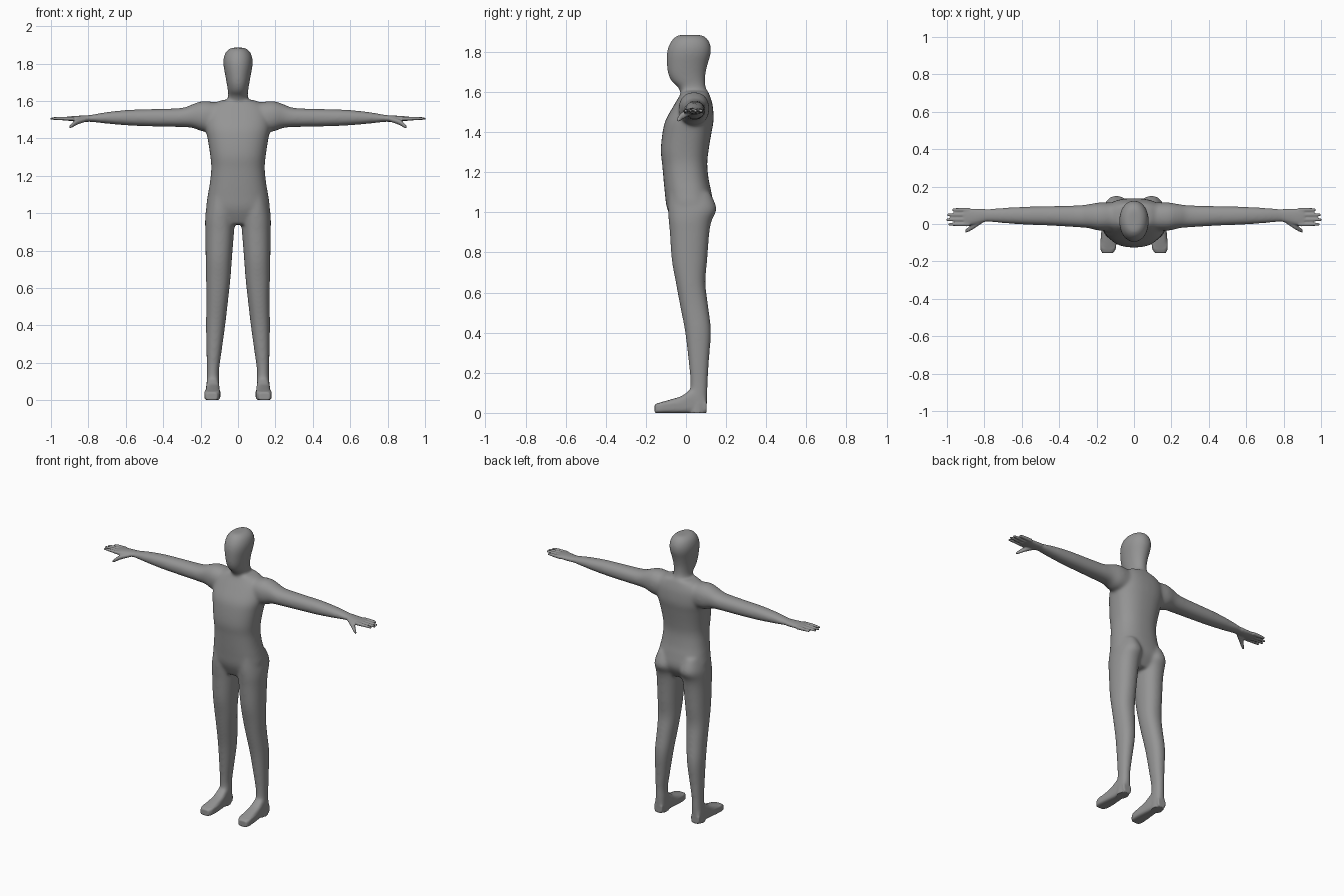
import bpy, bmesh, math

grey = bpy.data.materials.new("neutral grey")
grey.diffuse_color = (0.3, 0.3, 0.3, 1)
bm = bmesh.new()


def spline(rows, steps=4):
    """Catmull-Rom interpolation of ring rows."""
    out = []
    for i in range(len(rows) - 1):
        p0, p1, p2 = rows[max(i - 1, 0)], rows[i], rows[i + 1]
        p3 = rows[min(i + 2, len(rows) - 1)]
        for k in range(steps):
            t = k / steps
            out.append([0.5 * (2 * b + (c - a) * t + (2 * a - 5 * b + 4 * c - d) * t * t
                               + (3 * b - a - 3 * c + d) * t ** 3)
                        for a, b, c, d in zip(p0, p1, p2, p3)])
    return out + [list(rows[-1])]


def loft(axis, rows, power=2.0, side=1, n=32):
    """Closed loft; each row is (position on axis, min a, max a, min b, max b)."""
    rings = []
    for t, a0, a1, b0, b1 in spline(rows):
        ring = []
        for i in range(n):
            w = 2 * math.pi * i / n
            c, s = math.cos(w), math.sin(w)
            a = (a0 + a1) / 2 + (a1 - a0) / 2 * math.copysign(abs(c) ** (2 / power), c)
            b = (b0 + b1) / 2 + (b1 - b0) / 2 * math.copysign(abs(s) ** (2 / power), s)
            x, y, z = {"x": (t, a, b), "y": (a, t, b), "z": (a, b, t)}[axis]
            ring.append(bm.verts.new((side * x, y, z)))
        rings.append(ring)
    faces = [bm.faces.new((p[i], p[(i + 1) % n], q[(i + 1) % n], q[i]))
             for p, q in zip(rings, rings[1:]) for i in range(n)]
    faces += [bm.faces.new(rings[0]), bm.faces.new(rings[-1])]
    bmesh.ops.recalc_face_normals(bm, faces=faces)


def column(rows, power):
    """Loft symmetric about x = 0; rows are (z, half width, front, back)."""
    loft("z", [(z, -w, w, f, b) for z, w, f, b in rows], power)


# torso
column([(.94, .10, -.06, .09), (1.02, .166, -.095, .135), (1.1, .161, -.106, .127),
        (1.16, .151, -.112, .114), (1.24, .143, -.119, .106), (1.31, .149, -.126, .113),
        (1.4, .163, -.117, .128), (1.46, .174, -.102, .138), (1.53, .17, -.063, .134),
        (1.575, .145, -.036, .122), (1.605, .09, -.02, .11)], 2.4)
# neck and head
column([(1.55, .064, -.01, .116), (1.6, .057, -.028, .105), (1.63, .052, -.046, .098),
        (1.65, .054, -.07, .096), (1.69, .06, -.09, .098), (1.74, .069, -.096, .109),
        (1.79, .078, -.096, .124), (1.83, .077, -.087, .124), (1.865, .063, -.066, .108),
        (1.885, .036, -.04, .08)], 2.1)

for s in (-1, 1):
    # arm and palm
    loft("x", [(.08, -.03, .11, 1.44, 1.585), (.18, -.036, .116, 1.435, 1.6),
               (.24, -.023, .106, 1.455, 1.584), (.3, -.018, .1, 1.46, 1.563),
               (.45, -.009, .096, 1.463, 1.557), (.58, -.004, .093, 1.468, 1.553),
               (.7, .004, .087, 1.478, 1.541), (.79, .011, .081, 1.488, 1.525),
               (.83, .004, .081, 1.488, 1.522), (.88, -.007, .083, 1.491, 1.519),
               (.91, -.007, .085, 1.494, 1.516)], 2.2, s)
    # fingers
    for y, tip in ((.076, .972), (.049, .998), (.023, 1.002), (-.002, .992)):
        loft("x", [(.88, y - .011, y + .011, 1.494, 1.516),
                   (.94, y - .01, y + .01, 1.496, 1.516),
                   (tip, y - .007, y + .007, 1.499, 1.512)], 2.2, s, 12)
    # thumb
    loft("x", [(.81, .005, .045, 1.49, 1.515), (.86, -.028, .01, 1.472, 1.503),
               (.885, -.042, -.016, 1.458, 1.485), (.902, -.047, -.03, 1.452, 1.468)], 2, s, 12)
    # leg with buttock
    loft("z", [(0, .102, .172, .01, .1), (.1, .1, .168, .019, .108),
               (.16, .101, .167, .021, .109), (.27, .086, .169, .011, .116),
               (.41, .067, .171, -.006, .125), (.54, .052, .169, -.031, .11),
               (.65, .04, .171, -.051, .097), (.76, .032, .173, -.071, .106),
               (.9, .021, .175, -.081, .117), (.96, .018, .176, -.087, .129),
               (1.02, .016, .171, -.09, .153), (1.1, .045, .15, -.085, .12)], 2.2, s)
    # foot
    loft("y", [(.103, .108, .166, 0, .08), (.03, .1, .17, 0, .115),
               (-.02, .097, .173, 0, .085), (-.08, .094, .178, 0, .066),
               (-.13, .097, .18, 0, .052), (-.156, .112, .17, 0, .042)], 4, s)

# merge the parts into one skin
mesh = bpy.data.meshes.new("body")
bm.to_mesh(mesh)
bm.free()
body = bpy.data.objects.new("body", mesh)
bpy.context.collection.objects.link(body)
mod = body.modifiers.new("merge", "REMESH")
mod.mode = "VOXEL"
mod.voxel_size = 0.0055
evaluated = body.evaluated_get(bpy.context.evaluated_depsgraph_get())
skin = bpy.data.meshes.new_from_object(evaluated)
body.modifiers.clear()
body.data = skin

# relax the joints, sparing hands and soles
bm = bmesh.new()
bm.from_mesh(skin)
soft = [v for v in bm.verts if abs(v.co.x) < .8 and v.co.z > .05]
for _ in range(25):
    bmesh.ops.smooth_vert(bm, verts=soft, factor=.5, use_axis_x=True, use_axis_y=True, use_axis_z=True)
bmesh.ops.smooth_vert(bm, verts=[v for v in bm.verts if v.co.z > .01], factor=.5,
                      use_axis_x=True, use_axis_y=True, use_axis_z=True)
for f in bm.faces:
    f.smooth = True
    f.material_index = 0
bm.to_mesh(skin)
bm.free()
skin.materials.clear()
skin.materials.append(grey)
